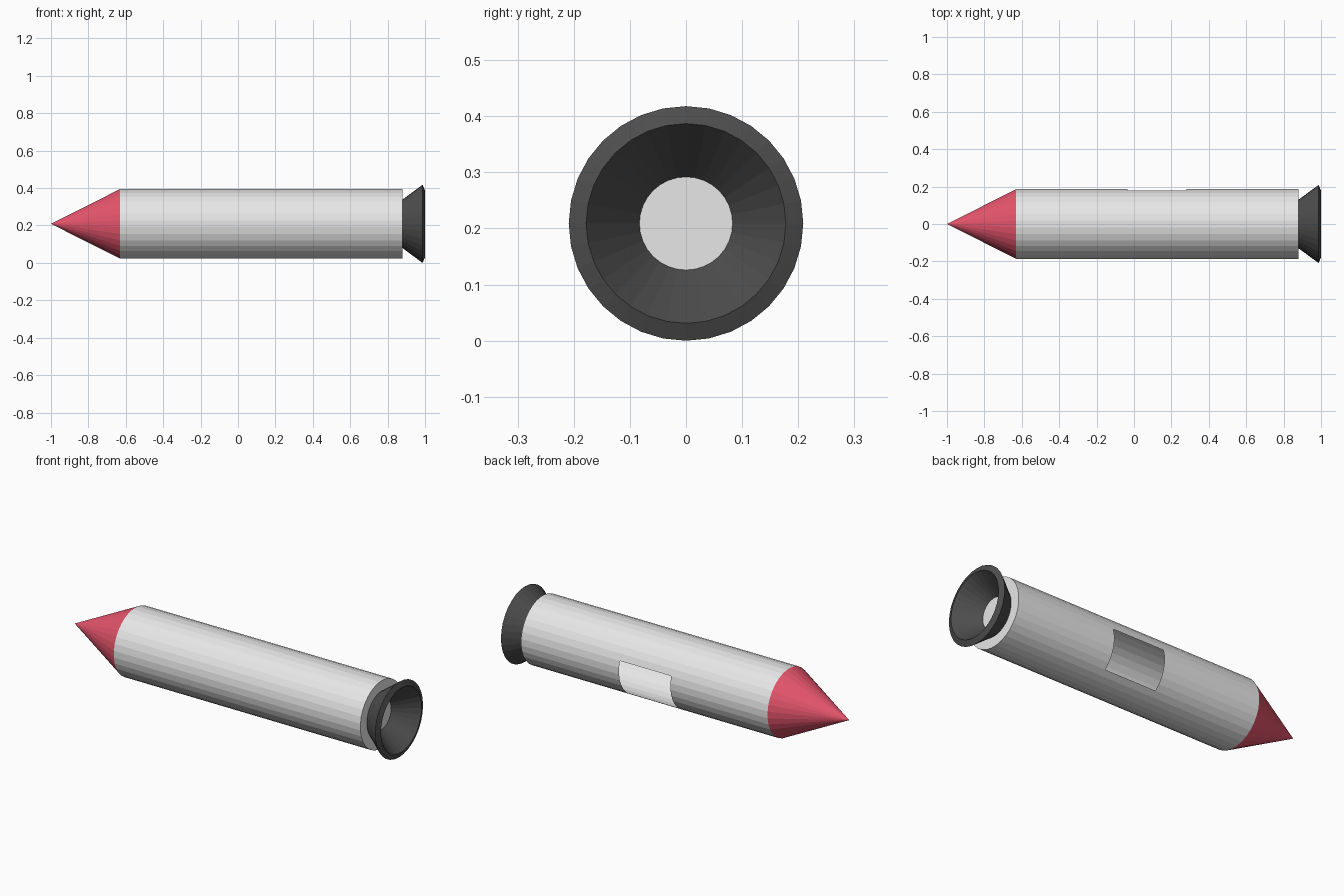
import bpy, bmesh, math

if "Cube" in bpy.data.objects:
    bpy.data.objects.remove(bpy.data.objects["Cube"])

SIDES = 32
STEP = 2 * math.pi / SIDES
AXIS_Z = 0.209


def material(name, rgb):
    m = bpy.data.materials.new(name)
    m.diffuse_color = (*rgb, 1)
    m.use_nodes = True
    m.node_tree.nodes["Principled BSDF"].inputs["Base Color"].default_value = m.diffuse_color
    return m


def lathe(name, profile, mat, offset=0.0, keep=lambda x, deg: True):
    """Spin (x, radius) points about the long axis; keep() can leave openings."""
    bm = bmesh.new()
    rings = []
    for x, r in profile:
        if r == 0:
            rings.append([bm.verts.new((x, 0, AXIS_Z))] * SIDES)
        else:
            rings.append([bm.verts.new((x, r * math.cos((k + offset) * STEP),
                                        AXIS_Z + r * math.sin((k + offset) * STEP)))
                          for k in range(SIDES)])
    for i in range(len(rings) - 1):
        a, b = rings[i], rings[i + 1]
        mid_x = (profile[i][0] + profile[i + 1][0]) / 2
        for k in range(SIDES):
            n = (k + 1) % SIDES
            deg = math.degrees((k + offset + 0.5) * STEP)
            deg = (deg + 180) % 360 - 180
            if keep(mid_x, deg):
                corners = [a[k], a[n], b[n], b[k]]
                bm.faces.new(list(dict.fromkeys(corners)))
    mesh = bpy.data.meshes.new(name)
    bm.to_mesh(mesh)
    bm.free()
    mesh.materials.append(mat)
    obj = bpy.data.objects.new(name, mesh)
    bpy.context.collection.objects.link(obj)
    return obj


grey = material("light grey", (0.8, 0.8, 0.8))
red = material("red", (0.79, 0.09, 0.15))
dark = material("dark grey", (0.075, 0.075, 0.075))

# Hollow body with a closed tail and a hatch opening low on the back side
lathe("body", [(-0.63, 0.187), (-0.035, 0.187), (0.28, 0.187), (0.88, 0.187), (0.88, 0)],
      grey, 0.5, lambda x, deg: not (-0.035 < x < 0.28 and -50 < deg < 16))

# Nose cone
lathe("nose_cone", [(-1, 0), (-0.63, 0.187)], red, 0.5)

# Flared engine nozzle with wall thickness
lathe("nozzle", [(0.88, 0.13), (0.987, 0.209), (1.0, 0.178), (0.88, 0.083)], dark)
